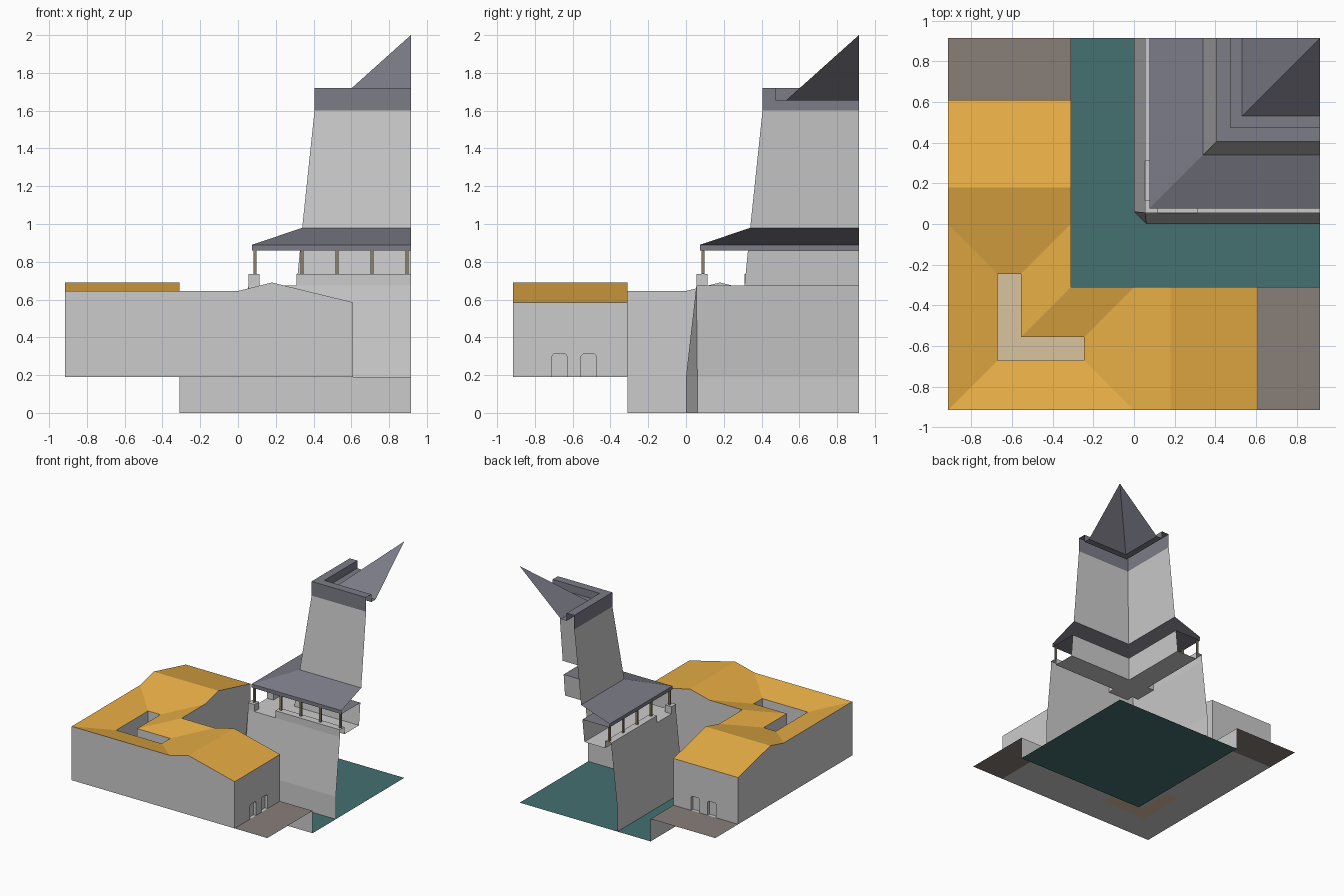
import bpy, bmesh

if "Cube" in bpy.data.objects:
    bpy.data.objects.remove(bpy.data.objects["Cube"])

E = 0.915            # outer edge of the square plot
M = -0.31            # moat edge
W = 0.61             # end of each building wing
G = 0.19             # ground level
MATS = {}
COLORS = {
    "gold": (0.8, 0.42, 0.06), "teal": (0.06, 0.16, 0.16),
    "brown": (0.25, 0.21, 0.19), "slate": (0.2, 0.2, 0.245),
    "tan": (0.7, 0.55, 0.35), "wood": (0.28, 0.22, 0.14),
}


def mat(color):
    if color not in MATS:
        m = bpy.data.materials.new(color)
        m.diffuse_color = (*COLORS[color], 1)
        m.use_nodes = True
        m.node_tree.nodes["Principled BSDF"].inputs["Base Color"].default_value = m.diffuse_color
        MATS[color] = m
    return MATS[color]


def sheet(name, faces, color=None, mirror=True):
    """Flat faces, mirrored across the x = y diagonal."""
    bm = bmesh.new()
    for f in faces:
        bm.faces.new([bm.verts.new(p) for p in f])
        if mirror:
            bm.faces.new([bm.verts.new((y, x, z)) for x, y, z in reversed(f)])
    bmesh.ops.remove_doubles(bm, verts=bm.verts, dist=1e-4)
    bmesh.ops.recalc_face_normals(bm, faces=bm.faces)
    me = bpy.data.meshes.new(name)
    bm.to_mesh(me)
    bm.free()
    ob = bpy.data.objects.new(name, me)
    bpy.context.collection.objects.link(ob)
    if color:
        me.materials.append(mat(color))
    return ob


def flat(pts, z):
    return [(x, y, z) for x, y in pts]


def rect(x0, x1, y0, y1, z):
    return flat([(x0, y0), (x1, y0), (x1, y1), (x0, y1)], z)


def wall(x0, y0, x1, y1, z0, z1):
    return [(x0, y0, z0), (x1, y1, z0), (x1, y1, z1), (x0, y0, z1)]


def skirt(name, profile, color=None):
    """Quarter of a square tower from (offset, height) points."""
    faces = []
    for (a, za), (b, zb) in zip(profile, profile[1:]):
        f = [(a, a, za), (E, a, za), (E, b, zb), (b, b, zb)]
        faces.append(f[:2] + f[3:] if b == E else f)
    return sheet(name, faces, color)


# water and moat wall
sheet("moat_water", [rect(M, E, M, E, 0)], "teal", mirror=False)
sheet("moat_wall", [wall(M, M, E, M, 0, G)])

# ground around and below the building
H0, H1, H2, HE = -0.67, -0.555, -0.245, 0.585   # courtyard and rim height
sheet("open_ground", [rect(W, E, -E, M, G)], "brown")
sheet("courtyard_floor", [flat([(H0, H0), (H2, H0), (H2, H1), (H1, H1)], G)], "tan")
sheet("building_floor", [flat([(-E, -E), (W, -E), (W, M), (M, M), (H1, H1),
                               (H2, H1), (H2, H0), (H0, H0)], G)])

# long building walls with gabled tops
top = [(W, HE), (0.18, 0.69), (0, 0.645)]
sheet("long_walls", [[(x, y, z) for x, z in [(s, G), (W, G)] + top + [(s, 0.645)]]
                     for s, y in ((-E, -E), (M, M))])
sheet("courtyard_walls", [wall(H0, H0, H2, H0, G, HE), wall(H2, H0, H2, H1, G, HE),
                          wall(H2, H1, H1, H1, G, HE)])

# wing end walls with two recessed doors each
outline, recess, D = [(-E, G)], [], 0.025
for y in (-0.71, -0.555):
    door = [(y, G), (y, 0.3), (y + 0.01, 0.312), (y + 0.07, 0.312), (y + 0.08, 0.3), (y + 0.08, G)]
    outline += door
    recess.append([(W - D, a, z) for a, z in door])
    for (a, za), (b, zb) in zip(door, door[1:]):
        recess.append([(W, a, za), (W, b, zb), (W - D, b, zb), (W - D, a, za)])
outline += [(M, G), (M, HE), (-E, HE)]
sheet("end_walls", [[(W, a, z) for a, z in outline]])
sheet("door_recesses", recess)

# folded roof falling into the courtyard
R = 0.645
sheet("building_roof", [
    [(-E, -E, R), (0, -E, R), (H2, H0, HE), (H0, H0, HE)],
    [(M, M, R), (0, M, R), (H2, H1, HE), (H1, H1, HE)],
    [(0, -E, R), (0.18, -E, 0.69), (0.18, M, 0.69), (0, M, R), (H2, H1, HE), (H2, H0, HE)],
    [(0.18, -E, 0.69), (W, -E, HE), (W, M, HE), (0.18, M, 0.69)],
], "gold")

# keep base with a chamfered corner
C, A, F, P = 0.06, 0.055, 0.675, 0.735
sheet("keep_base", [
    wall(C, 0, E, 0, 0, G),
    [(C, 0, G), (E, 0, G), (E, A, F), (A, A, F)],
])
sheet("keep_corner", [wall(0, C, C, 0, 0, G), [(0, C, G), (C, 0, G), (A, A, F)]], mirror=False)

# walkway with parapet and corner block
B, T = 0.115, 0.31
sheet("walkway", [[(B, B, F), (E, B, F), (E, T, F), (T, T, F)], rect(B, T, A, B, F)])
sheet("parapet", [wall(T, A, E, A, F, P), wall(T, B, E, B, F, P),
                  wall(T, A, T, B, F, P), rect(T, E, A, B, P)])
sheet("corner_block", [wall(A, A, B, A, F, P), wall(A, B, B, B, F, P)])
sheet("corner_block_top", [rect(A, B, A, B, P)], mirror=False)

# posts carrying the gallery roof
r = 0.008
spots = [(0.09, 0.09)]
for i in range(4):
    x = 0.34 + i * 0.185
    spots += [(x, 0.09), (0.09, x)]
posts = []
for x, y in spots:
    ring = [(x - r, y - r), (x + r, y - r), (x + r, y + r), (x - r, y + r)]
    posts += [wall(*p, *q, P, 0.86) for p, q in zip(ring, ring[1:] + ring[:1])]
sheet("gallery_posts", posts, "wood", mirror=False)

# tower, gallery roof, crown and spire
skirt("tower_lower", [(T, F), (0.328, 0.86)])
skirt("gallery_roof", [(0.328, 0.86), (0.075, 0.86), (0.075, 0.89), (0.34, 0.98)], "slate")
skirt("tower_upper", [(0.34, 0.98), (0.405, 1.6)])
skirt("tower_crown", [(0.405, 1.6), (0.405, 1.72), (0.475, 1.72), (0.475, 1.655), (0.53, 1.655)], "slate")
skirt("spire", [(0.53, 1.655), (E, 2.0)], "slate")
